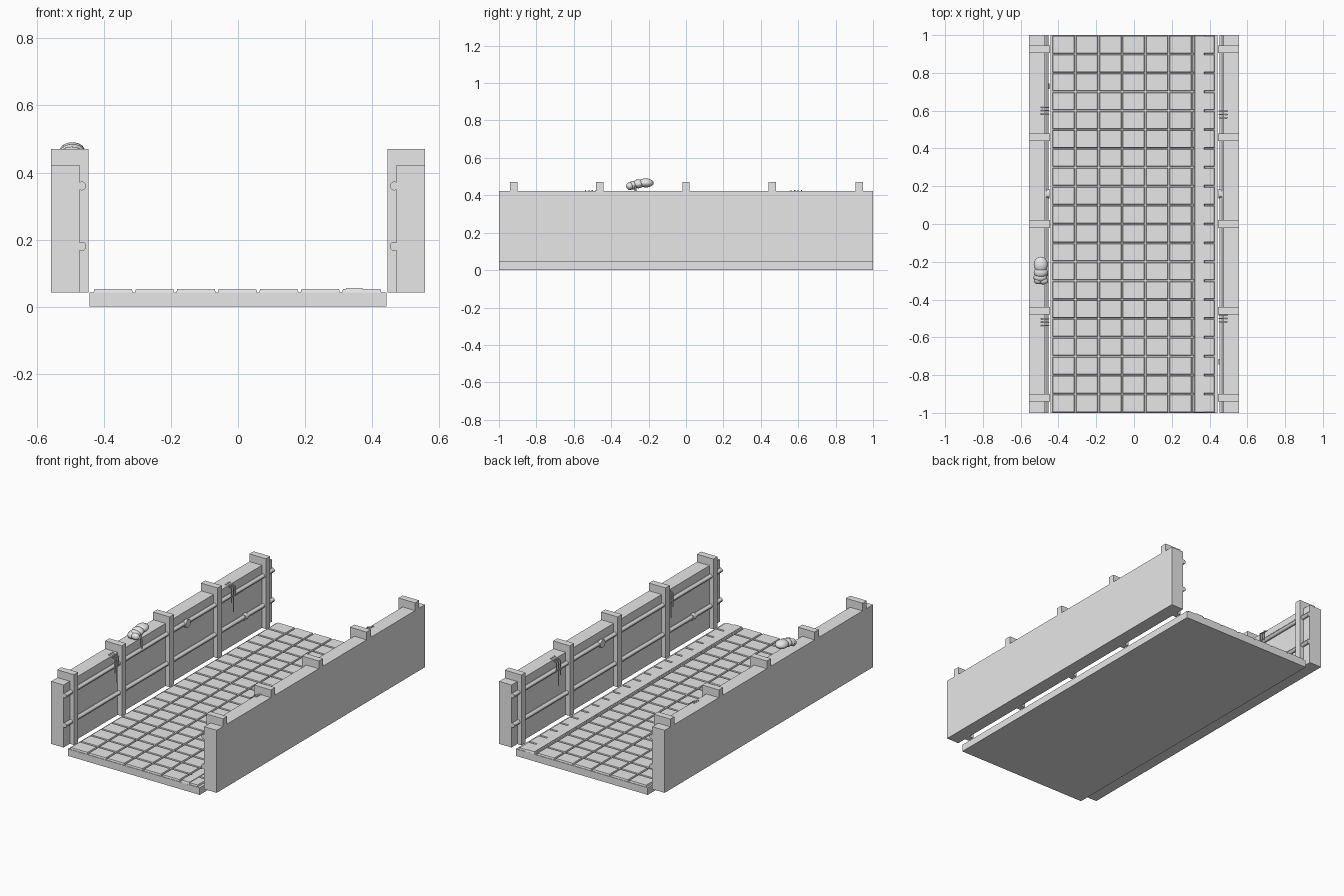
import bpy, bmesh, math
from mathutils import Matrix, Vector

cube = bpy.data.objects.get("Cube")
if cube:
    bpy.data.objects.remove(cube, do_unlink=True)

grey = bpy.data.materials.new("plain grey")
grey.use_nodes = True
grey.diffuse_color = (0.8, 0.8, 0.8, 1)
grey.node_tree.nodes["Principled BSDF"].inputs["Base Color"].default_value = grey.diffuse_color


def finish(name, bm, smooth=False):
    bmesh.ops.recalc_face_normals(bm, faces=bm.faces[:])
    mesh = bpy.data.meshes.new(name)
    bm.to_mesh(mesh)
    bm.free()
    mesh.materials.append(grey)
    obj = bpy.data.objects.new(name, mesh)
    bpy.context.collection.objects.link(obj)
    if smooth:
        bpy.ops.object.select_all(action="DESELECT")
        obj.select_set(True)
        bpy.context.view_layer.objects.active = obj
        bpy.ops.object.shade_smooth_by_angle()
    return obj


def add_box(bm, lo, hi, taper=0.0):
    """Box between two corners, with its top drawn in by taper."""
    lo, hi = Vector(lo), Vector(hi)
    new = bmesh.ops.create_cube(bm, size=1)["verts"]
    mid, size = (lo + hi) / 2, hi - lo
    for v in new:
        top = v.co.z > 0
        v.co = mid + v.co * size
        if top:
            v.co.x -= math.copysign(taper, v.co.x - mid.x)
            v.co.y -= math.copysign(taper, v.co.y - mid.y)


def add_rod(bm, start, end, radius, sides=12):
    """Cylinder between two points."""
    start, end = Vector(start), Vector(end)
    axis = end - start
    turn = axis.to_track_quat("Z", "Y").to_matrix().to_4x4()
    bmesh.ops.create_cone(bm, cap_ends=True, segments=sides, radius1=radius, radius2=radius,
                          depth=axis.length, matrix=Matrix.Translation((start + end) / 2) @ turn)


# Floor slab
bm = bmesh.new()
add_box(bm, (-0.443, -1, 0), (0.443, 1, 0.043))
finish("floor_slab", bm)

# Floor tiles with chamfered grooves between them
bm = bmesh.new()
COLS, ROWS, STEP, GAP = 7, 20, 0.1235, 0.003
for i in range(COLS):
    for j in range(ROWS):
        x, y = -0.434 + i * STEP, -1 + j * 0.1
        add_box(bm, (x + GAP, y + GAP, 0.042),
                (x + STEP - GAP, y + 0.1 - GAP, 0.053), taper=0.003)
finish("floor_tiles", bm)

# Raised strip running along one side of the floor
bm = bmesh.new()
add_box(bm, (0.318, -1, 0.042), (0.375, 1, 0.056), taper=0.004)
finish("floor_strip", bm)

POSTS = [-0.92, -0.46, 0.0, 0.46, 0.925]
BASE, TOP, CAP = 0.043, 0.423, 0.47
OUT, FACE, IN = 0.557, 0.473, 0.445
PIPE_X, PIPES = 0.466, (0.18, 0.36)
WIRES = {-1: (-0.52, 0.6), 1: (0.58, -0.5)}

for side, label in ((-1, "right"), (1, "left")):
    # Wall panel
    bm = bmesh.new()
    add_box(bm, (min(side * OUT, side * FACE), -1, BASE), (max(side * OUT, side * FACE), 1, TOP))
    finish(label + "_wall_panel", bm)

    # Posts hooked over the top of the wall
    bm = bmesh.new()
    for y in POSTS:
        x0, x1 = sorted((side * FACE, side * IN))
        add_box(bm, (x0, y - 0.02, BASE), (x1, y + 0.02, TOP))
        x0, x1 = sorted((side * OUT, side * IN))
        add_box(bm, (x0, y - 0.02, TOP), (x1, y + 0.02, CAP))
    finish(label + "_wall_posts", bm)

    # Long pipes with collars
    bm = bmesh.new()
    x = side * PIPE_X
    for z in PIPES:
        add_rod(bm, (x, -1, z), (x, 1, z), 0.0135)
    for y, z in ((0.16, PIPES[1]), (-0.73 * side, PIPES[0])):
        add_rod(bm, (x, y - 0.014, z), (x, y + 0.014, z), 0.018)
    finish(label + "_wall_pipes", bm, smooth=True)

    # Valve wheel on the upper pipe
    bm = bmesh.new()
    add_rod(bm, (side * 0.463, 0.16, PIPES[1]), (side * 0.447, 0.16, PIPES[1]), 0.024)
    finish(label + "_valve", bm, smooth=True)

    # Loose wires hanging from the wall top
    bm = bmesh.new()
    for y in WIRES[side]:
        for k, length in enumerate((0.1, 0.16, 0.07)):
            wy = y + (k - 1) * 0.018
            hang = side * (FACE - 0.022)
            add_rod(bm, (side * (FACE + 0.02), wy, TOP + 0.003), (hang, wy, TOP - 0.012), 0.003, 6)
            add_rod(bm, (hang, wy, TOP - 0.012), (hang, wy, TOP - length), 0.003, 6)
    finish(label + "_wires", bm, smooth=True)

# Lumpy bundle lying on the right wall: centre and radii of each lump
LUMPS = [((-0.494, -0.215, 0.466), (0.037, 0.042, 0.024)),
         ((-0.494, -0.255, 0.461), (0.037, 0.03, 0.024)),
         ((-0.496, -0.283, 0.454), (0.036, 0.024, 0.023)),
         ((-0.48, -0.3, 0.449), (0.026, 0.02, 0.02)),
         ((-0.508, -0.299, 0.449), (0.022, 0.02, 0.021))]
bm = bmesh.new()
for centre, radii in LUMPS:
    bmesh.ops.create_uvsphere(bm, u_segments=16, v_segments=10, radius=1,
                              matrix=Matrix.Translation(centre) @ Matrix.Diagonal((*radii, 1)))
add_rod(bm, (-0.462, -0.27, 0.45), (-0.458, -0.27, 0.37), 0.005, 8)
finish("wall_bundle", bm, smooth=True)
